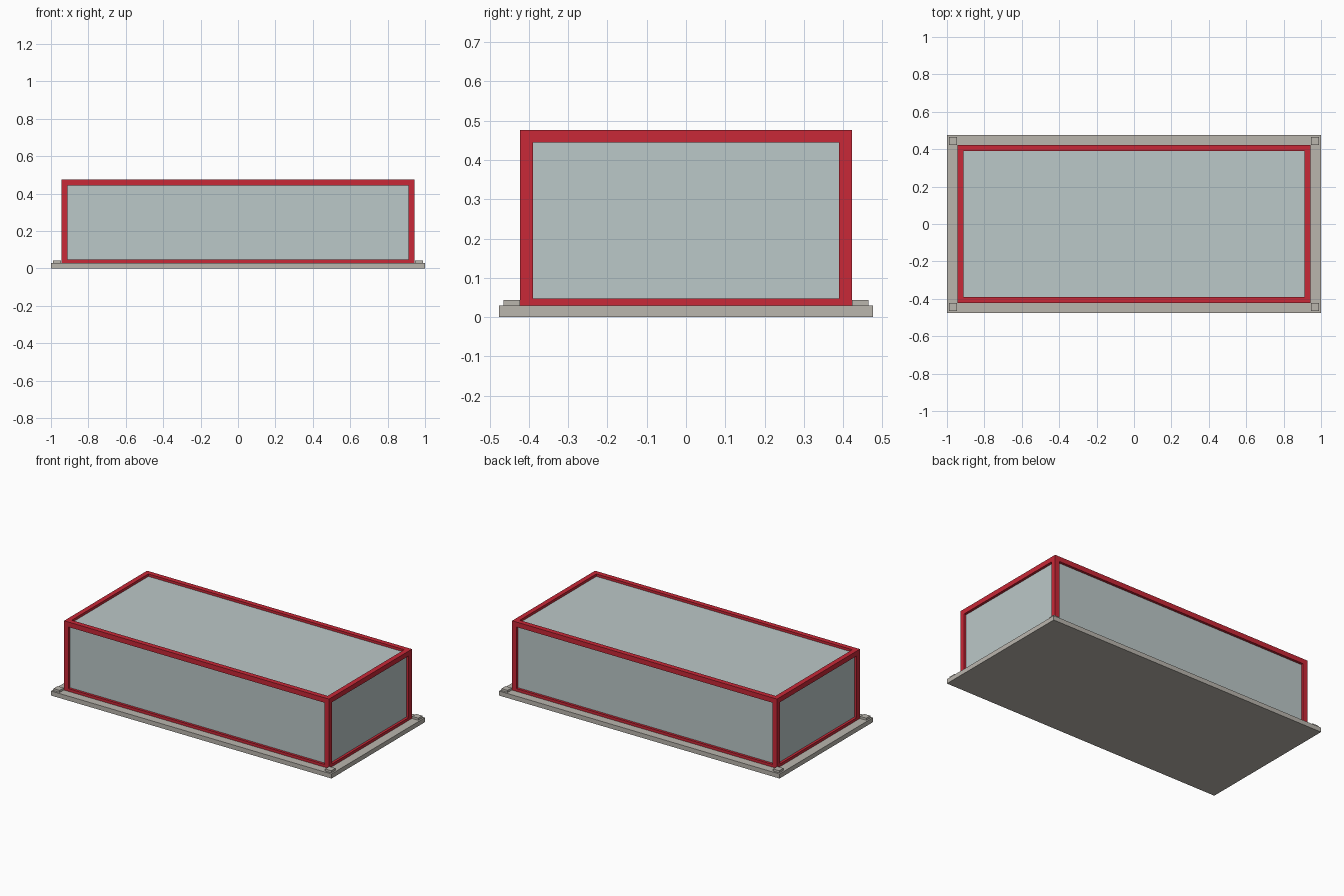
import bpy

old = bpy.data.objects.get("Cube")
if old:
    bpy.data.objects.remove(old, do_unlink=True)


def material(name, rgb):
    m = bpy.data.materials.new(name)
    m.use_nodes = True
    m.diffuse_color = (*rgb, 1)
    m.node_tree.nodes["Principled BSDF"].inputs["Base Color"].default_value = (*rgb, 1)
    return m


red = material("red frame", (0.58, 0.021, 0.038))
glass = material("pale glass", (0.50, 0.58, 0.58))
stone = material("warm grey", (0.49, 0.465, 0.42))


def box(name, low, high, mat):
    """Axis-aligned box between two corners."""
    centre = [(a + b) / 2 for a, b in zip(low, high)]
    bpy.ops.mesh.primitive_cube_add(size=1, location=centre)
    ob = bpy.context.object
    ob.name = name
    ob.scale = [b - a for a, b in zip(low, high)]
    bpy.ops.object.transform_apply(location=False, rotation=False, scale=True)
    ob.data.materials.append(mat)
    return ob


def span(sign, inner, outer):
    """Ordered interval on one side of an axis."""
    return sorted((sign * inner, sign * outer))


X, Y, TOP = 0.944, 0.422, 0.476     # outer frame half sizes and height
BAR = 0.032                         # frame bar thickness
FLOOR, LOW = 0.029, 0.015           # base top, frame underside
RECESS = 0.016                      # glass set back from the frame face
ix, iy = X - BAR, Y - BAR

# Base slab
box("base_slab", (-1, -0.476, 0), (1, 0.476, FLOOR), stone)

# Glass body, set back inside the frame
box("glass_body", (RECESS - X, RECESS - Y, LOW), (X - RECESS, Y - RECESS, TOP - RECESS), glass)

# Corner posts with a mounting pad outside each one
for sx, side in ((-1, "right"), (1, "left")):
    for sy, end in ((-1, "front"), (1, "back")):
        x, y = span(sx, ix, X), span(sy, iy, Y)
        box(f"{end}_{side}_post", (x[0], y[0], LOW), (x[1], y[1], TOP), red)
        x, y = span(sx, X + 0.002, 0.99), span(sy, Y, 0.464)
        box(f"{end}_{side}_pad", (x[0], y[0], FLOOR - 0.005), (x[1], y[1], 0.043), stone)

# Upper and lower rails between the posts
for level, z0 in (("lower", LOW), ("upper", TOP - BAR)):
    z1 = z0 + BAR
    for s, end, side in ((-1, "front", "right"), (1, "back", "left")):
        y = span(s, iy, Y)
        box(f"{level}_{end}_rail", (-ix, y[0], z0), (ix, y[1], z1), red)
        x = span(s, ix, X)
        box(f"{level}_{side}_rail", (x[0], -iy, z0), (x[1], iy, z1), red)
